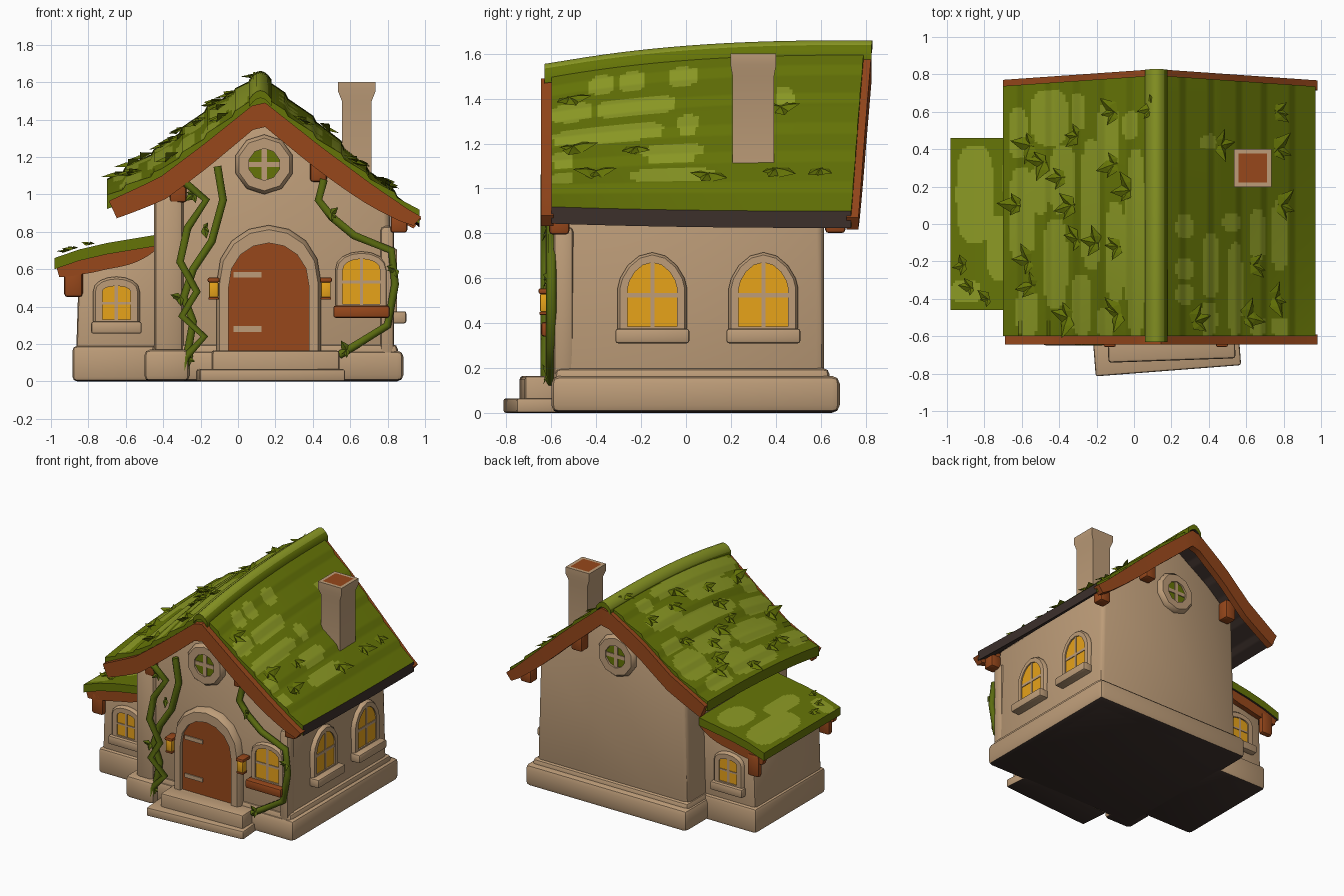
import bpy, bmesh, math, random
from mathutils import Matrix, Vector

random.seed(4)
if "Cube" in bpy.data.objects:
    bpy.data.objects.remove(bpy.data.objects["Cube"])
objs = []


def material(name, r, g, b):
    m = bpy.data.materials.new(name)
    m.use_nodes = True
    m.diffuse_color = (r, g, b, 1)
    m.node_tree.nodes["Principled BSDF"].inputs["Base Color"].default_value = (r, g, b, 1)
    return m


PLASTER = material("plaster", .51, .335, .19)
WOOD = material("wood", .31, .064, .011)
MOSS = material("dark_moss", .13, .175, .002)
LIGHT = material("light_moss", .26, .32, .018)
VINE = material("vine_green", .105, .15, .005)
GLASS = material("warm_glass", .94, .43, .012)
DARK = material("dark_underside", .045, .029, .024)


def finish(name, bm, mats, bevel=0, M=None):
    if M:
        bm.transform(M)
    bmesh.ops.recalc_face_normals(bm, faces=bm.faces)
    if bevel:
        bmesh.ops.bevel(bm, geom=bm.edges[:], offset=bevel, segments=2, profile=.5, affect='EDGES', clamp_overlap=True)
    bm.normal_update()
    for f in bm.faces:  # ground-facing surfaces
        if f.normal.z < -.7 and f.calc_center_median().z < .015:
            f.material_index = len(mats)
    me = bpy.data.meshes.new(name)
    bm.to_mesh(me)
    bm.free()
    for m in mats + [DARK]:
        me.materials.append(m)
    ob = bpy.data.objects.new(name, me)
    bpy.context.collection.objects.link(ob)
    objs.append(ob)


def place(x, y, z, turn=0):
    return Matrix.Translation((x, y, z)) @ Matrix.Rotation(math.radians(turn), 4, 'Z')


def box(name, x0, x1, y0, y1, z0, z1, mat, bevel=.012, turn=0):
    bm = bmesh.new()
    bmesh.ops.create_cube(bm, size=1)
    bmesh.ops.scale(bm, vec=(x1 - x0, y1 - y0, z1 - z0), verts=bm.verts)
    finish(name, bm, [mat], bevel, place((x0 + x1) / 2, (y0 + y1) / 2, (z0 + z1) / 2, turn))


def bridge(bm, a, b):
    for i in range(len(a)):
        j = (i + 1) % len(a)
        bm.faces.new((a[i], a[j], b[j], b[i]))


def prism(name, pts, depth, M, mat, bevel=0):
    bm = bmesh.new()
    a, b = ([bm.verts.new((x, y, z)) for x, z in pts] for y in (-depth, 0))
    bm.faces.new(a)
    bm.faces.new(b)
    bridge(bm, a, b)
    finish(name, bm, [mat], bevel, M)


def ring(name, outer, inner, depth, M, mat):
    bm = bmesh.new()
    mid = [(o[0] * .75 + i[0] * .25, o[1] * .75 + i[1] * .25) for o, i in zip(outer, inner)]
    loops = [[bm.verts.new((x, y, z)) for x, z in pts]
             for pts, y in ((outer, 0), (outer, -depth * .5), (mid, -depth), (inner, -depth), (inner, 0))]
    for a, b in zip(loops, loops[1:]):
        bridge(bm, a, b)
    finish(name, bm, [mat], 0, M)


def arch(w, h, spring, base=0, n=8, point=.9):
    pts = [(-w / 2, base), (w / 2, base)]
    for i in range(n + 1):
        s = max(math.sin(math.pi * i / n), 0)
        pts.append((w / 2 * math.cos(math.pi * i / n), spring + (h - spring) * (s ** point if 0 < i < n else 0)))
    return pts


def disc(r, n=10):
    return [(r * math.cos(math.tau * (i + .5) / n), r * math.sin(math.tau * (i + .5) / n)) for i in range(n)]


def bar(w, z0, z1):
    return [(-w, z0), (w, z0), (w, z1), (-w, z1)]


def lerp(x, xs, zs):
    x = min(max(x, xs[0]), xs[-1])
    for i in range(len(xs) - 1):
        if x <= xs[i + 1]:
            return zs[i] + (zs[i + 1] - zs[i]) * (x - xs[i]) / (xs[i + 1] - xs[i])


# Roof shapes: main gable sweeps up towards the back
RX = [-.70, -.42, -.18, .12, .45, .72, .97]
RF = [.98, 1.11, 1.29, 1.53, 1.27, 1.07, .90]
RB = [1.07, 1.24, 1.44, 1.635, 1.36, 1.11, .88]


def roof_z(x, y):
    t = min(max((y + .62) / 1.4, 0), 1)
    t = 1 - (1 - t) ** 2.5
    return lerp(x, RX, RF) * (1 - t) + lerp(x, RX, RB) * t


def shingle_z(x, y):
    return roof_z(x, y) + .022 * (abs(x - .12) / .145 % 1)


def annex_z(x, y):
    return lerp(x, [-.98, -.85, -.7, -.4], [.66, .705, .74, .79])


def back_bow(x):
    return .06 * (1 - abs(x - .12) / .86)


def slab(name, x0, x1, y0, y1, nx, ny, zf, thick, patches, mats, bow=0):
    bm = bmesh.new()
    top, low = [], []
    for i in range(nx + 1):
        x = x0 + (x1 - x0) * i / nx
        ys = [y0 + (y1 + bow * back_bow(x) - y0) * j / ny for j in range(ny + 1)]
        top.append([bm.verts.new((x, y, zf(x, y))) for y in ys])
        low.append([bm.verts.new((x, y, zf(x, y) - thick)) for y in ys])

    def quad(a, b, c, d, m):
        bm.faces.new((a, b, c, d)).material_index = m
    for i in range(nx):
        for j in range(ny):
            c = (top[i][j].co + top[i + 1][j + 1].co) / 2
            lit = any(abs((c.x - px) / w) ** 3 + abs((c.y - (a + b) / 2) / ((b - a) / 2)) ** 3 < 1 for px, w, a, b in patches)
            quad(top[i][j], top[i + 1][j], top[i + 1][j + 1], top[i][j + 1], int(lit))
            quad(low[i][j], low[i][j + 1], low[i + 1][j + 1], low[i + 1][j], 3)
        for j in (0, ny):
            quad(top[i][j], top[i + 1][j], low[i + 1][j], low[i][j], 0)
    for j in range(ny):
        for i, m in ((0, 0), (nx, 2)):
            quad(top[i][j], top[i][j + 1], low[i][j + 1], low[i][j], m)
    finish(name, bm, mats, 0)


def trim(name, x0, x1, y0, y1, zf, hi, lo, bow=0, n=24):
    bm = bmesh.new()
    rows = []
    mid = (x0 + x1) / 2
    for i in range(n + 1):
        x = x0 + (x1 - x0) * i / n
        z, s, end = zf(x, y0), bow * back_bow(x), abs(x - mid) / (x1 - mid)
        xb, zb = x - (x - mid) * .05, z + lo * (1 - (.55 if x > mid else .25) * end ** 3)
        rows.append([bm.verts.new(p) for p in ((x, y0 + s, z + hi), (x, y1 + s, z + hi), (xb, y1 + s, zb), (xb, y0 + s, zb))])
    for a, b in zip(rows, rows[1:]):
        bridge(bm, a, b)
    bm.faces.new(rows[0])
    bm.faces.new(rows[-1])
    finish(name, bm, [WOOD])


W = .045
left = [(-.45, .1, .42, .72), (-.14, .06, .28, .65), (-.38, .07, .05, .42), (-.23, .055, -.25, .45), (.01, .055, -.6, .4), (-.1, .05, -.42, .12),
        (-.42, .065, -.45, .03), (-.6, .07, -.2, .3), (-.28, .055, -.6, -.27), (-.57, .06, -.6, -.35), (-.62, .05, .35, .62), (-.15, .05, -.6, -.45),
        (-.5, .045, .05, .35), (-.3, .04, .5, .7), (-.02, .04, .45, .6)]
right = [(.27, W, -.43, -.32), (.27, W, -.3, -.18), (.27, W, -.08, .05), (.4, W, -.6, -.42), (.41, W, -.4, -.05), (.54, .04, -.6, -.1),
         (.52, W, -.04, .06), (.66, .04, -.2, .08), (.66, W, -.6, -.5), (.78, W, -.25, .13), (.78, W, -.6, -.5), (.4, W, .4, .48)]
slab("main_roof", -.70, .97, -.6, .735, 100, 100, shingle_z, .075, left + right, [MOSS, LIGHT, DARK, DARK], 1)
slab("ridge_cap", .06, .18, -.63, .77, 6, 16, lambda x, y: roof_z(.12, y) + .025 - 13 * (x - .12) ** 2, .04,
     [(.11, .05, -2, 2)], [MOSS, LIGHT, MOSS, DARK], 1)
slab("annex_roof", -.98, -.4, -.46, .46, 48, 64, annex_z, .06,
     [(-.85, .1, -.1, .42), (-.9, .08, -.42, -.3), (-.72, .07, -.3, .05), (-.6, .1, .1, .4)], [MOSS, LIGHT, MOSS, DARK])
trim("front_bargeboard", -.69, .98, -.645, -.59, roof_z, -.02, -.15)
trim("back_bargeboard", -.70, .98, .715, .768, roof_z, -.01, -.14, 1)
for y, side in ((-.445, "front"), (.405, "back")):
    trim(side + "_annex_trim", -.97, -.4, y, y + .04, annex_z, -.055, -.14)
    box(side + "_annex_bracket", -.93, -.83, y, y + .05, .45, .62, WOOD, .02)
for y, side in ((-.61, "front"), (.62, "back")):
    for x, h in ((-.32, .1), (.43, .09), (.86, .05)):
        z = roof_z(x, y) - .13
        box(side + "_roof_bracket", x - .045, x + .045, y, y + .09, z - h, z + .05, WOOD, .015)

# Walls, following the roof underside
bm = bmesh.new()
rings = []
for y in (-.57, .615):
    pts = [(.835, 0), (-.45, 0)] + [(x, roof_z(x, y) - .06) for x in (-.42, -.18, .12, .45, .81)]
    rings.append([bm.verts.new((x, y, z)) for x, z in pts])
    bm.faces.new(rings[-1])
bridge(bm, *rings)
finish("main_walls", bm, [PLASTER], .035)
prism("annex_walls", [(-.87, 0), (-.4, 0), (-.4, .73), (-.85, .64)], .8, place(0, .4, 0), PLASTER, .02)
box("plinth", -.48, .885, -.6, .685, 0, .165, PLASTER, .035)
box("plinth_course", -.46, .855, -.585, .64, .1, .2, PLASTER, .03)
box("annex_plinth", -.885, -.4, -.425, .425, 0, .19, PLASTER, .025)
box("corner_block", -.5, -.26, -.65, -.4, 0, .17, PLASTER, .03)
box("left_buttress", -.45, -.29, -.605, -.45, .1, 1.0, PLASTER, .04)
box("right_buttress", .76, .835, -.59, -.5, .1, .83, PLASTER, .025)

# Chimney, flaring at the top
bm = bmesh.new()
bmesh.ops.create_cube(bm, size=1, matrix=Matrix.Translation((.635, .3, 1.3)) @ Matrix.Diagonal((.16, .185, .4, 1)))
cap = [f for f in bm.faces if f.normal.z > .9]
for grow in (1.25, 1):
    new = bmesh.ops.extrude_face_region(bm, geom=cap)["geom"]
    bmesh.ops.delete(bm, geom=cap, context='FACES_ONLY')
    cap = [g for g in new if isinstance(g, bmesh.types.BMFace)]
    bmesh.ops.translate(bm, vec=(0, 0, .05), verts=cap[0].verts)
    for v in cap[0].verts:
        v.co.x = .635 + (v.co.x - .635) * grow
        v.co.y = .3 + (v.co.y - .3) * (1 + (grow - 1) * .4)
bmesh.ops.inset_region(bm, faces=cap, thickness=.034)
cap[0].material_index = 1
finish("chimney", bm, [PLASTER, WOOD])


# Windows
def window(name, M, w, h, spring, frame, sill=PLASTER, depth=.03, ledge=.05, point=.9):
    inner, outer = arch(w, h, spring, 0, 8, point), arch(w + 2 * frame, h + frame, spring, -.02, 8, point)
    ring(name + "_frame", outer, inner, depth, M, PLASTER)
    prism(name + "_glass", inner, .02, M, GLASS)
    prism(name + "_upright", bar(.009, 0, h), .025, M, PLASTER)
    prism(name + "_crossbar", bar(w / 2, h * .45, h * .52), .025, M, PLASTER)
    prism(name + "_sill", bar(w / 2 + frame + .01, -.075, -.01), depth + ledge, M, sill, .012)


window("side_window_front", place(.82, -.15, .385, 90), .22, .285, .17, .045, point=1.3)
window("side_window_back", place(.82, .345, .385, 90), .22, .285, .17, .045, point=1.3)
window("front_window", place(.66, -.565, .415), .2, .24, .18, .04, WOOD)
window("annex_front_window", place(-.65, -.395, .33), .15, .18, .15, .05, ledge=.025)
window("annex_back_window", place(-.65, .395, .33, 180), .15, .18, .15, .05, ledge=.025)
for side, M in (("front", place(.14, -.565, 1.16)), ("back", place(.14, .61, 1.17, 180))):
    ring(side + "_round_frame", disc(.16), disc(.085), .045, M, PLASTER)
    prism(side + "_round_glass", disc(.085), .03, M, MOSS)
    for w, h in ((.014, .085), (.085, .014)):
        prism(side + "_round_bar", bar(w, -h, h), .036, M, PLASTER)

# Door, steps and lanterns
door = place(.165, -.565, .165)
ring("door_frame", arch(.56, .67, .36), arch(.43, .575, .34), .06, door, PLASTER)
prism("door", arch(.43, .575, .34), .035, door, WOOD)
for z in (.1, .39):
    prism("door_hinge", bar(.075, z, z + .03), .043, door @ Matrix.Translation((-.115, 0, 0)), PLASTER)
box("lower_step", -.215, .565, -.785, -.55, 0, .065, PLASTER, .012, 4.4)
box("upper_step", -.14, .54, -.73, -.55, .02, .165, PLASTER, .015, 2)
for x in (-.13, .47):
    box("lantern_glass", x - .025, x + .025, -.65, -.6, .45, .53, GLASS, .005)
    box("lantern_cap", x - .032, x + .032, -.657, -.56, .53, .555, WOOD, .008)
    box("lantern_base", x - .028, x + .028, -.653, -.597, .437, .45, WOOD, .004)


# Vines
def vine(name, pts, y=-.6):
    cu = bpy.data.curves.new(name, 'CURVE')
    cu.dimensions = '3D'
    cu.bevel_depth, cu.bevel_resolution, cu.use_fill_caps = .024, 1, True
    sp = cu.splines.new('POLY')
    sp.points.add(len(pts) - 1)
    for p, (x, z) in zip(sp.points, pts):
        p.co = (x, y, z, 1)
    cu.materials.append(VINE)
    bpy.context.collection.objects.link(bpy.data.objects.new(name, cu))


vine("left_vine_outer", [(-.28, 1.06), (-.17, .97), (-.27, .82), (-.31, .64), (-.22, .48), (-.3, .35), (-.18, .24), (-.28, .13), (-.29, .03)], -.625)
vine("left_vine_inner", [(-.11, 1.15), (-.08, .97), (-.14, .75), (-.24, .6), (-.29, .45), (-.24, .32), (-.27, .15)])
vine("right_vine", [(.46, 1.08), (.43, .97), (.5, .88), (.62, .78), (.82, .7), (.84, .52), (.8, .3), (.64, .2), (.54, .14)])


# Leaf tufts
def tufts(name, spots, size, mat):
    bm = bmesh.new()
    for p, down, up in spots:
        for k in (-1, 0, 1):
            d = (Matrix.Rotation(k * 1.1 + random.uniform(-.4, .4), 3, up) @ down).normalized()
            s, L = d.cross(up).normalized(), size * random.uniform(.7, 1.2)
            a, b, c, e = [bm.verts.new(p + q) for q in (-d * L * .2, d * L * .3 + s * L * .4, d * L * .3 - s * L * .4, d * L + up * L * .35)]
            r = bm.verts.new(p + d * L * .4 + up * L * .24)
            for tri in ((a, b, r), (b, e, r), (e, c, r), (c, a, r), (a, c, e, b)):
                bm.faces.new(tri)
    finish(name, bm, [mat])


def on_roof(x, y, zf):
    n = Vector((zf(x - .03, y) - zf(x + .03, y), 0, .06)).normalized()
    return Vector((x, y, zf(x, y) + .012)), Vector((n.z if x > .12 else -n.z, 0, -abs(n.x))), n


spots = [(-.3, .47), (-.1, .6), (-.55, .42), (-.48, .33), (-.38, .25), (-.1, .32), (-.33, .1), (-.3, -.08), (-.2, -.1), (-.08, -.12), (-.56, -.2),
         (-.54, -.33), (-.35, -.5), (-.08, -.48), (-.02, .18), (-.62, .1), (.1, .62), (.76, .6), (.76, .4), (.46, .42), (.78, .1), (.63, -.22),
         (.75, -.4), (.32, -.52), (.6, -.5)]
tufts("roof_leaves", [on_roof(x, y, roof_z) for x, y in spots], .095, MOSS)
tufts("annex_leaves", [on_roof(x, y, annex_z) for x, y in ((-.91, -.22), (-.87, -.34), (-.78, -.4))], .06, MOSS)
tufts("vine_leaves", [(Vector((x, -.62, z)), Vector((k, 0, -.5)), Vector((0, -1, 0))) for x, z, k in
      ((-.31, .45, -1), (-.18, .82, 1), (-.24, 1.0, -1), (-.27, .12, 1), (.5, .9, 1), (.84, .6, -1), (.58, .17, -1))], .05, VINE)

# Smooth shading on soft forms only
bpy.ops.object.select_all(action='DESELECT')
for ob in objs:
    if "leaves" not in ob.name:
        ob.select_set(True)
        bpy.context.view_layer.objects.active = ob
bpy.ops.object.shade_smooth_by_angle(angle=math.radians(40))
